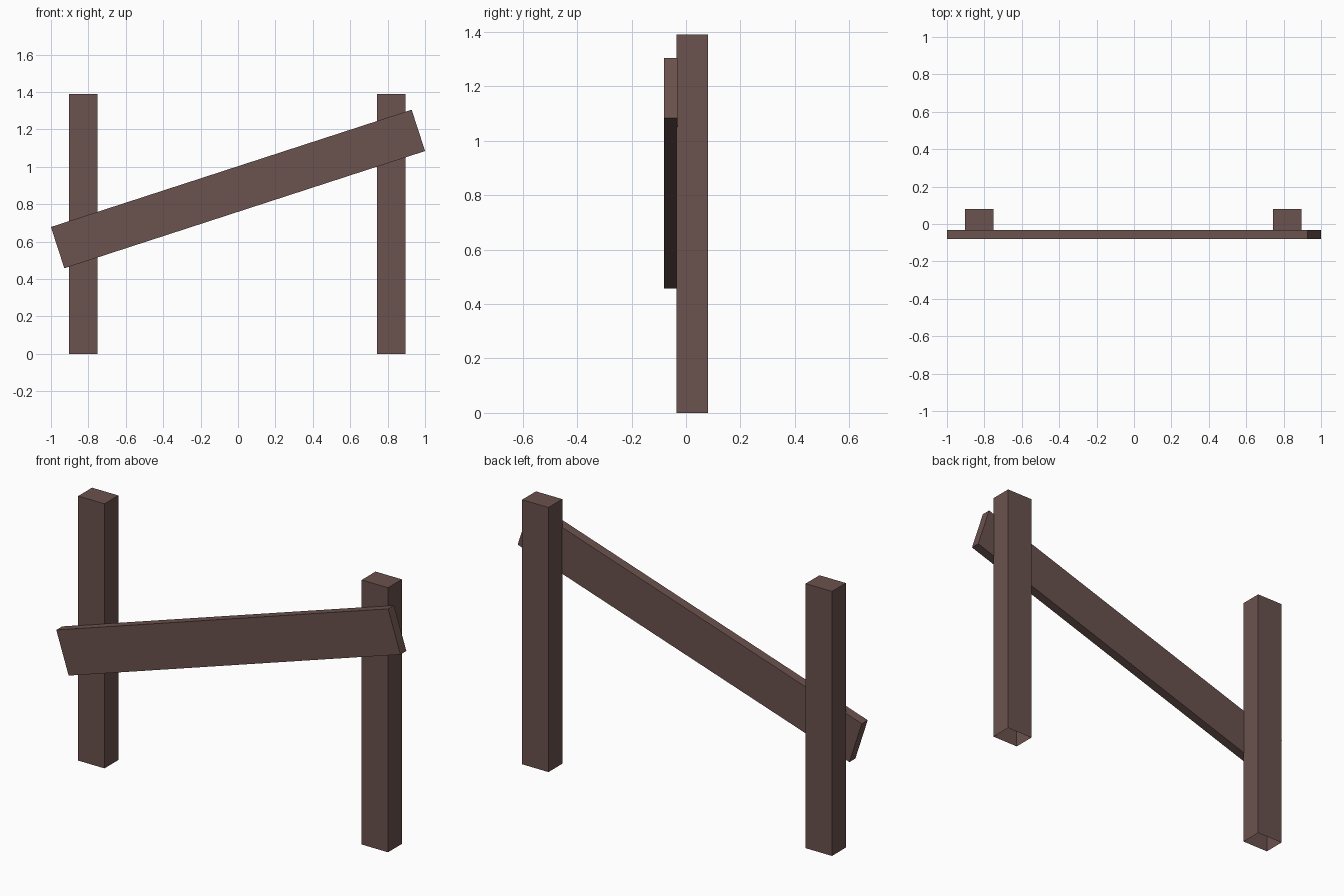
import bpy, bmesh, math
from mathutils import Matrix

if "Cube" in bpy.data.objects:
    bpy.data.objects.remove(bpy.data.objects["Cube"])

wood = bpy.data.materials.new("dark brown wood")
wood.diffuse_color = (0.145, 0.085, 0.075, 1)
wood.use_nodes = True
wood.node_tree.nodes["Principled BSDF"].inputs["Base Color"].default_value = wood.diffuse_color


def box(name, size, centre, tilt=0.0, open_bottom=False):
    """Box of the given size, tilted about the y axis."""
    bm = bmesh.new()
    bmesh.ops.create_cube(bm, size=1, matrix=Matrix.Diagonal((*size, 1)))
    if open_bottom:
        bm.normal_update()
        bottom = [f for f in bm.faces if f.normal.z < -0.9]
        bmesh.ops.delete(bm, geom=bottom, context='FACES_ONLY')
    mesh = bpy.data.meshes.new(name)
    bm.to_mesh(mesh)
    bm.free()
    mesh.materials.append(wood)
    obj = bpy.data.objects.new(name, mesh)
    obj.location = centre
    obj.rotation_euler.y = -tilt
    bpy.context.collection.objects.link(obj)
    return obj


# Two upright posts, open where they enter the ground
for name, x in (("left_post", -0.828), ("right_post", 0.82)):
    box(name, (0.153, 0.115, 1.39), (x, 0.0225, 0.695), open_bottom=True)

# Slanted plank nailed across the front
box("slanted_plank", (2.028, 0.049, 0.232), (0, -0.0555, 0.881),
    tilt=math.radians(18))
